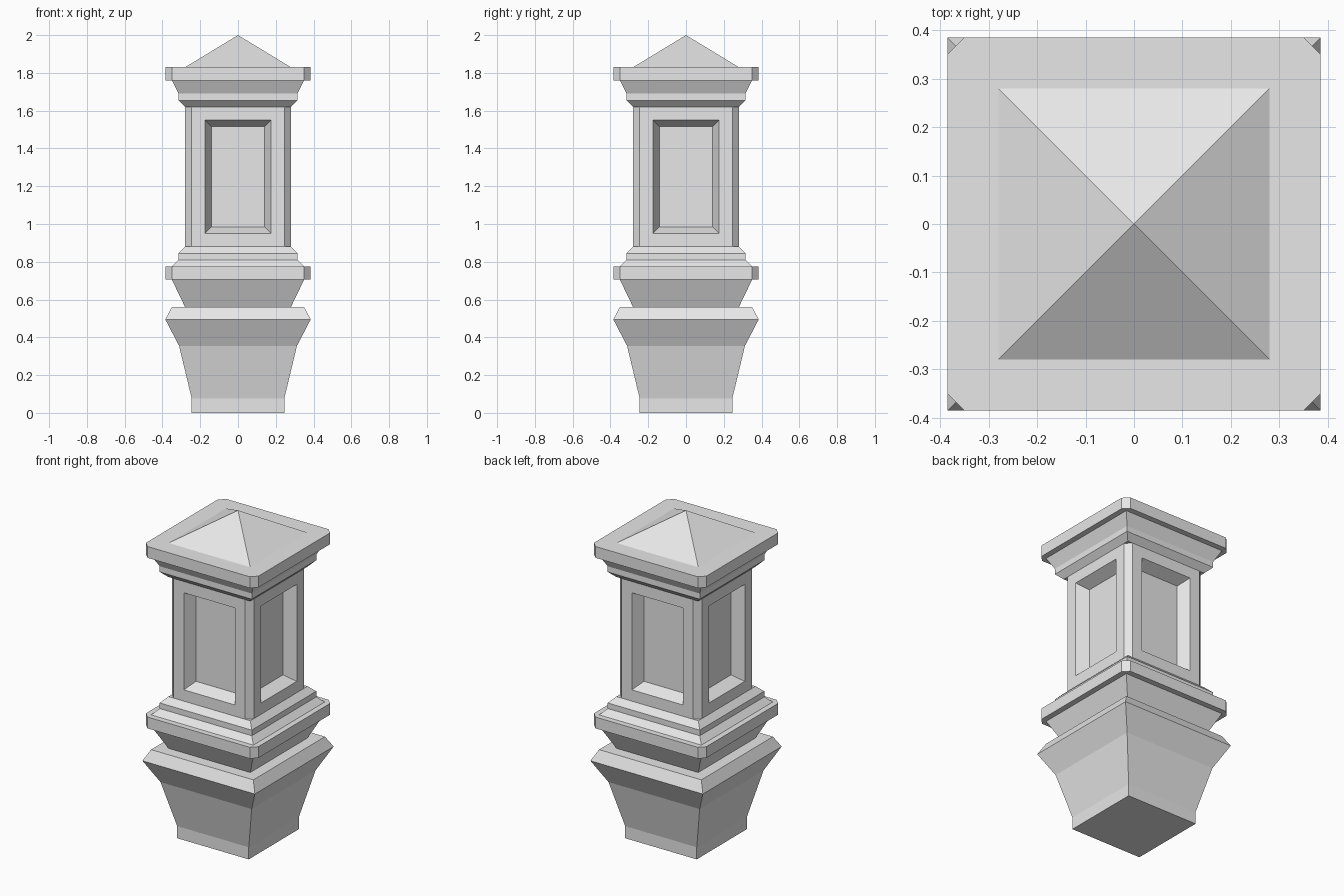
import bpy
import bmesh

cube = bpy.data.objects.get("Cube")
if cube:
    bpy.data.objects.remove(cube, do_unlink=True)

# Single stone colour
stone = bpy.data.materials.new("grey_stone")
stone.use_nodes = True
GREY = (0.8, 0.8, 0.8, 1)
stone.diffuse_color = GREY
stone.node_tree.nodes["Principled BSDF"].inputs["Base Color"].default_value = GREY


def outline(h, cut):
    """Counter-clockwise square of half width h, with optional cut corners."""
    if not cut:
        return [(-h, -h), (h, -h), (h, h), (-h, h)]
    c = h - cut
    return [(-c, -h), (c, -h), (h, -c), (h, c), (c, h), (-c, h), (-h, c), (-h, -c)]


def tier(name, profile, cut=0, panels=False):
    """Loft square rings through (half width, height) pairs; zero width is a tip."""
    bm = bmesh.new()
    rings = []
    for h, z in profile:
        if h == 0:
            rings.append([bm.verts.new((0, 0, z))])
        else:
            rings.append([bm.verts.new((x, y, z)) for x, y in outline(h, cut)])
    sides = []
    for low, high in zip(rings, rings[1:]):
        n = len(low)
        for i in range(n):
            j = (i + 1) % n
            if len(high) == 1:
                sides.append(bm.faces.new((low[i], low[j], high[0])))
            else:
                sides.append(bm.faces.new((low[i], low[j], high[j], high[i])))
    bm.faces.new(rings[0][::-1])
    if len(rings[-1]) > 1:
        bm.faces.new(rings[-1])
    bm.normal_update()

    # Recessed panel with sloped reveals on each wide side
    if panels:
        wide = sides[::2]
        bmesh.ops.inset_individual(bm, faces=wide, thickness=0.07, use_even_offset=True)
        bmesh.ops.inset_individual(bm, faces=wide, thickness=0.035, depth=-0.07,
                                   use_even_offset=True)

    mesh = bpy.data.meshes.new(name)
    bm.to_mesh(mesh)
    bm.free()
    mesh.materials.append(stone)
    obj = bpy.data.objects.new(name, mesh)
    bpy.context.collection.objects.link(obj)
    return obj


# Flared foot and its collar
tier("pedestal", [(0.245, 0), (0.245, 0.075), (0.312, 0.355), (0.385, 0.495), (0.35, 0.56)])
tier("neck", [(0.28, 0.56), (0.35, 0.705)])
tier("middle_slab", [(0.385, 0.705), (0.385, 0.775)], cut=0.035)
tier("base_moulding", [(0.35, 0.775), (0.315, 0.81), (0.315, 0.845), (0.28, 0.88)])

# Panelled shaft
tier("shaft", [(0.28, 0.88), (0.28, 1.62)], cut=0.035, panels=True)

# Crown and cap
tier("crown_moulding", [(0.28, 1.62), (0.315, 1.655), (0.315, 1.69), (0.35, 1.76)])
tier("cap_slab", [(0.385, 1.76), (0.385, 1.83)], cut=0.035)
tier("pyramid_cap", [(0.28, 1.83), (0, 2.0)])
